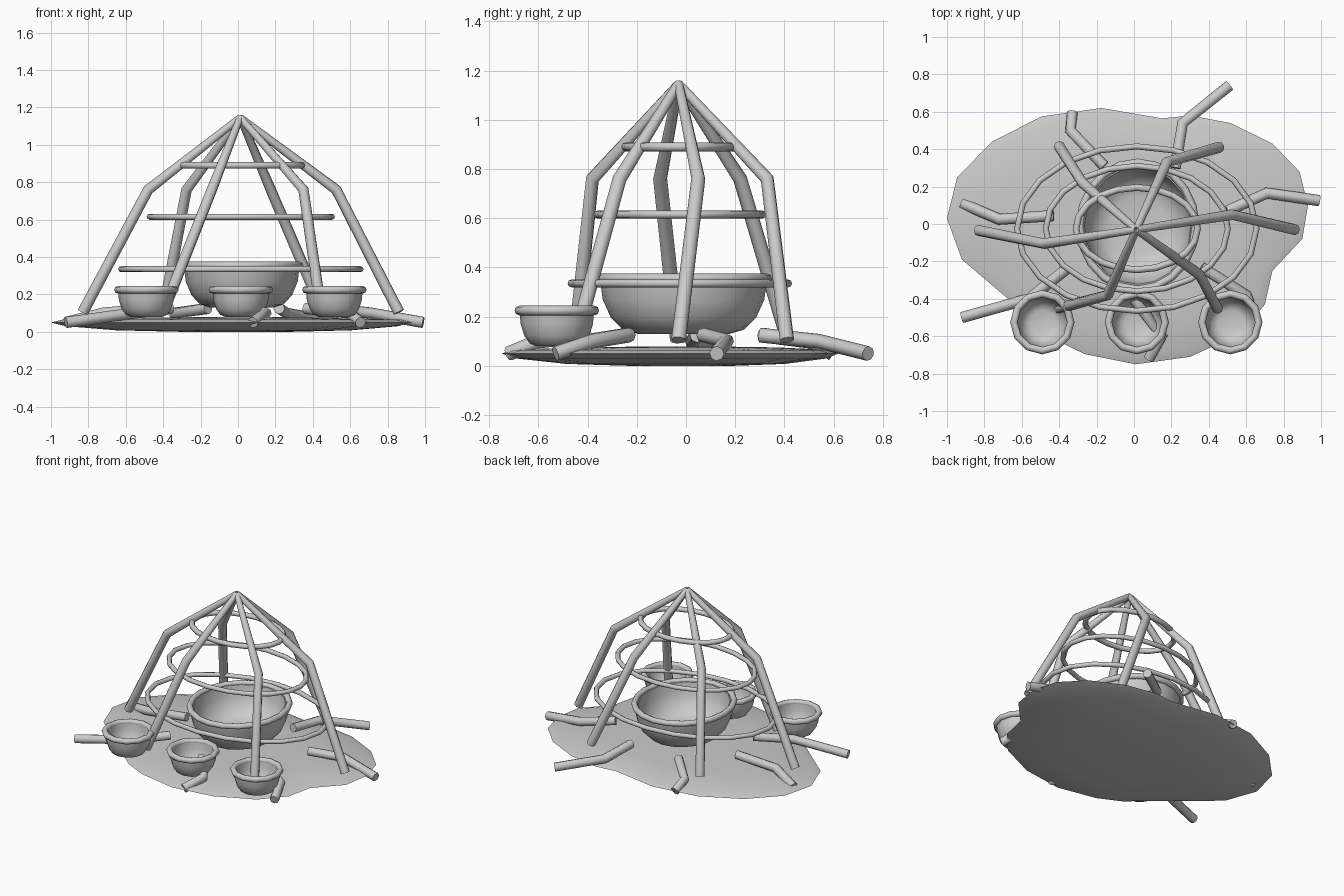
import bpy, bmesh
from math import sin, cos, pi, radians

if "Cube" in bpy.data.objects:
    bpy.data.objects.remove(bpy.data.objects["Cube"], do_unlink=True)

grey = bpy.data.materials.new("plain_grey")
grey.use_nodes = True
grey.diffuse_color = (0.6, 0.6, 0.6, 1)
grey.node_tree.nodes["Principled BSDF"].inputs["Base Color"].default_value = (0.6, 0.6, 0.6, 1)


def finish(name, mesh, angle=40):
    obj = bpy.data.objects.new(name, mesh)
    bpy.context.collection.objects.link(obj)
    mesh.materials.clear()
    mesh.materials.append(grey)
    bpy.ops.object.select_all(action='DESELECT')
    obj.select_set(True)
    bpy.context.view_layer.objects.active = obj
    bpy.ops.object.shade_smooth_by_angle(angle=radians(angle))
    return obj


def tube(name, points, radius, closed=False, taper=None):
    """Round rod swept along a path; taper gives a relative radius per point."""
    curve = bpy.data.curves.new(name + "_path", 'CURVE')
    curve.dimensions = '3D'
    curve.bevel_depth = radius
    curve.bevel_resolution = 2
    curve.use_fill_caps = True
    spline = curve.splines.new('POLY')
    spline.points.add(len(points) - 1)
    for i, p in enumerate(points):
        spline.points[i].co = (*p, 1)
        spline.points[i].radius = taper[i] if taper else 1
    spline.use_cyclic_u = closed
    temp = bpy.data.objects.new(name + "_temp", curve)
    bpy.context.collection.objects.link(temp)
    graph = bpy.context.evaluated_depsgraph_get()
    mesh = bpy.data.meshes.new_from_object(temp.evaluated_get(graph))
    bpy.data.objects.remove(temp, do_unlink=True)
    return finish(name, mesh, 50)


def hoop(name, centre, rx, ry, radius, sides):
    x, y, z = centre
    turns = [2 * pi * i / sides for i in range(sides)]
    tube(name, [(x + rx * cos(a), y + ry * sin(a), z) for a in turns], radius, True)


def loft(name, rings, angle=40):
    """Skin a stack of equal rings and close both ends."""
    bm = bmesh.new()
    rows = [[bm.verts.new(p) for p in ring] for ring in rings]
    n = len(rows[0])
    for low, high in zip(rows, rows[1:]):
        for i in range(n):
            j = (i + 1) % n
            bm.faces.new((low[i], low[j], high[j], high[i]))
    bm.faces.new(rows[0][::-1])
    bm.faces.new(rows[-1])
    bmesh.ops.recalc_face_normals(bm, faces=bm.faces)
    mesh = bpy.data.meshes.new(name)
    bm.to_mesh(mesh)
    bm.free()
    return finish(name, mesh, angle)


def bowl(name, centre, rx, ry, height, floor, wall, rim, sides):
    """Hollow bowl with a flat floor and a rolled rim."""
    x, y, z = centre
    outer = [(floor + (1 - floor) * sin(t * pi / 8), height * (1 - cos(t * pi / 8)))
             for t in range(5)]
    inner = [(r - wall / rx, h + wall * (1 - h / height)) for r, h in reversed(outer)]
    turns = [2 * pi * i / sides for i in range(sides)]
    loft(name, [[(x + rx * r * cos(a), y + ry * r * sin(a), z + h) for a in turns]
                for r, h in outer + inner])
    hoop(name + "_rim", (x, y, z + height), rx, ry, rim, sides)


# Irregular ground sheet, domed slightly on both sides
outline = [(-1, .03), (-.945, .25), (-.76, .44), (-.495, .575), (-.175, .62),
           (.15, .565), (.3, .58), (.515, .54), (.74, .43), (.885, .28), (.93, .1),
           (.9, -.08), (.74, -.25), (.7, -.43), (.56, -.59), (.3, -.71), (.01, -.75),
           (-.265, -.695), (-.42, -.62), (-.65, -.42), (-.92, -.19)]
layers = [(.3, 0), (.65, .008), (.92, .03), (1, .05), (.94, .065), (.6, .075), (.3, .078)]
loft("ground_sheet", [[(x * s, y * s, z) for x, y in outline] for s, z in layers])

# Bent frame poles meeting at the peak: (bend, foot)
poles = [((-.48, -.105), (-.83, -.035)), ((-.275, .22), (-.4, .415)),
         ((.175, .33), (.455, .41)), ((.525, .05), (.86, -.03)),
         ((.35, -.27), (.445, -.45)), ((-.14, -.38), (-.4, -.45))]
for i, (bend, foot) in enumerate(poles):
    tube(f"frame_pole_{i + 1}", [(.012, -.03, 1.145), (*bend, .76), (*foot, .105)],
         .03, taper=[.65, .95, 1])

# Hoops tying the poles together
for name, z, rx, ry, r in [("lower_hoop", .335, .64, .44, .016),
                           ("middle_hoop", .615, .487, .335, .016),
                           ("upper_hoop", .89, .325, .22, .018)]:
    hoop(name, (.015, -.025, z), rx, ry, r, 20)

# Large bowl and three small bowls
bowl("large_bowl", (.02, -.01, .13), .31, .34, .225, .55, .025, .02, 20)
for name, x in [("right", -.49), ("middle", .015), ("left", .515)]:
    bowl(name + "_small_bowl", (x, -.525, .08), .152, .152, .145, .55, .018, .02, 12)

# Bent logs radiating over the sheet: inner end, bend, outer end
logs = [((-.43, .045), (-.72, .025), (-.92, .11)), ((-.16, .31), (-.34, .5), (-.33, .595)),
        ((.22, .3), (.26, .54), (.51, .74)), ((.5, .07), (.71, .165), (.99, .125)),
        ((.36, -.23), (.6, -.38), (.655, -.53)), ((0, -.4), (.15, -.6), (.08, -.72)),
        ((-.36, -.24), (-.56, -.4), (-.92, -.5))]
for i, log in enumerate(logs):
    tube(f"log_{i + 1}", [(*p, z) for p, z in zip(log, (.125, .1, .05))], .03)
